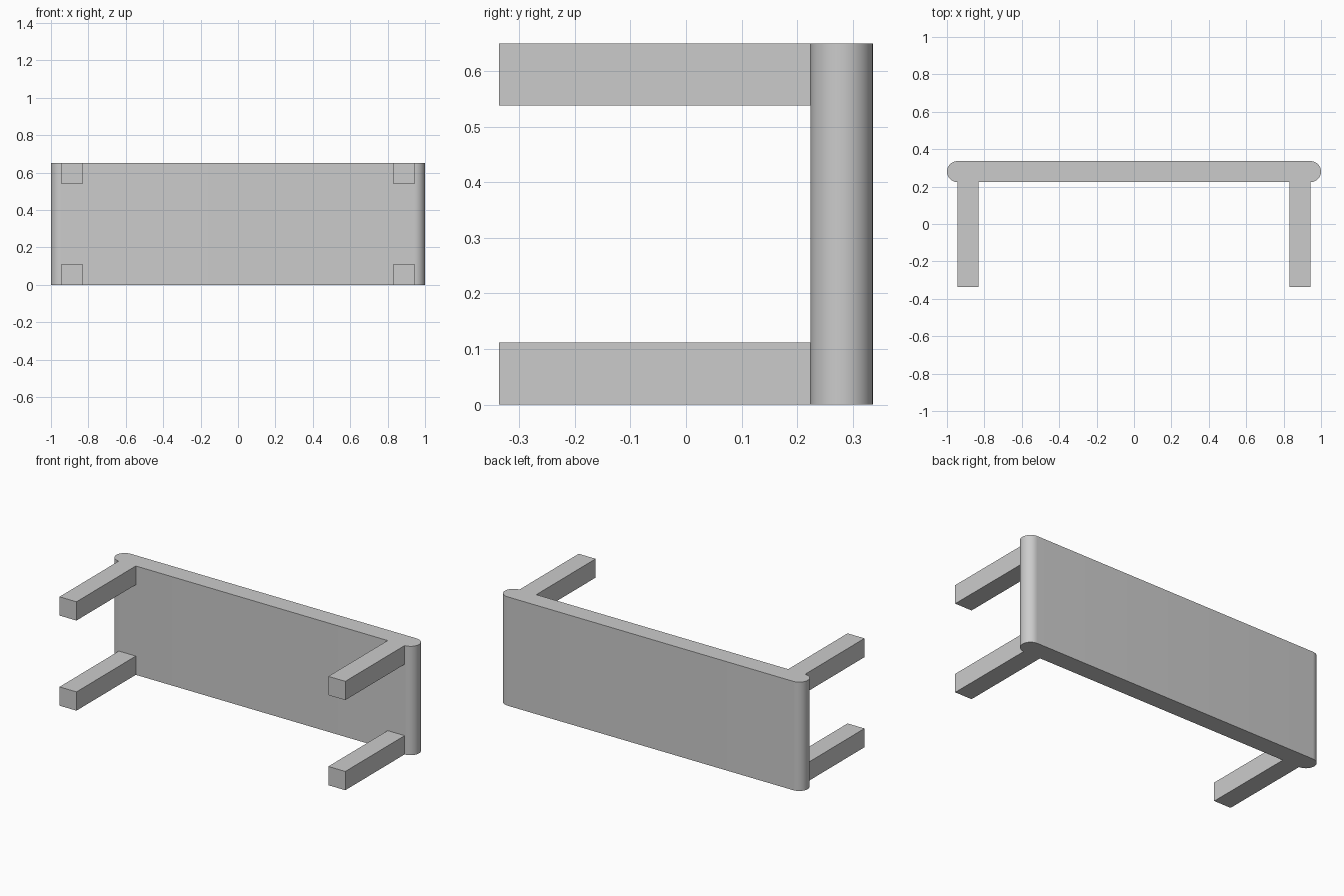
import bpy, bmesh, math

if "Cube" in bpy.data.objects:
    bpy.data.objects.remove(bpy.data.objects["Cube"])

H, T, D = 0.65, 0.112, 0.336   # board height, thickness, half depth
R = T / 2                      # end rounding and half leg width
N = 24                         # segments per rounded end


def make_object(name, bm):
    bmesh.ops.recalc_face_normals(bm, faces=bm.faces)
    mesh = bpy.data.meshes.new(name)
    bm.to_mesh(mesh)
    bm.free()
    obj = bpy.data.objects.new(name, mesh)
    bpy.context.collection.objects.link(obj)
    return obj


# Table top standing on edge: stadium profile extruded upward
bm = bmesh.new()
profile = []
for side, start in ((1, -math.pi / 2), (-1, math.pi / 2)):
    for i in range(N + 1):
        a = start + math.pi * i / N
        profile.append(bm.verts.new((side * (1 - R) + R * math.cos(a),
                                     D - R + R * math.sin(a), 0)))
face = bm.faces.new(profile)
ext = bmesh.ops.extrude_face_region(bm, geom=[face])
bmesh.ops.translate(bm, vec=(0, 0, H),
                    verts=[v for v in ext["geom"] if isinstance(v, bmesh.types.BMVert)])
top = make_object("table_top", bm)
bpy.context.view_layer.objects.active = top
top.select_set(True)
bpy.ops.object.shade_smooth_by_angle(angle=math.radians(30))

# Four square legs pointing forward, flush with the top's long edges
leg_len = 2 * D - T
for side, sx in (("left", -1), ("right", 1)):
    for level, z in (("lower", R), ("upper", H - R)):
        bm = bmesh.new()
        bmesh.ops.create_cube(bm, size=1)
        bmesh.ops.scale(bm, vec=(T, leg_len, T), verts=bm.verts)
        leg = make_object(f"{level}_{side}_leg", bm)
        leg.location = (sx * (1 - 2 * R), 0, z)
        leg.location.x = sx * (1 - R - R)
        leg.location.y = -D + leg_len / 2
